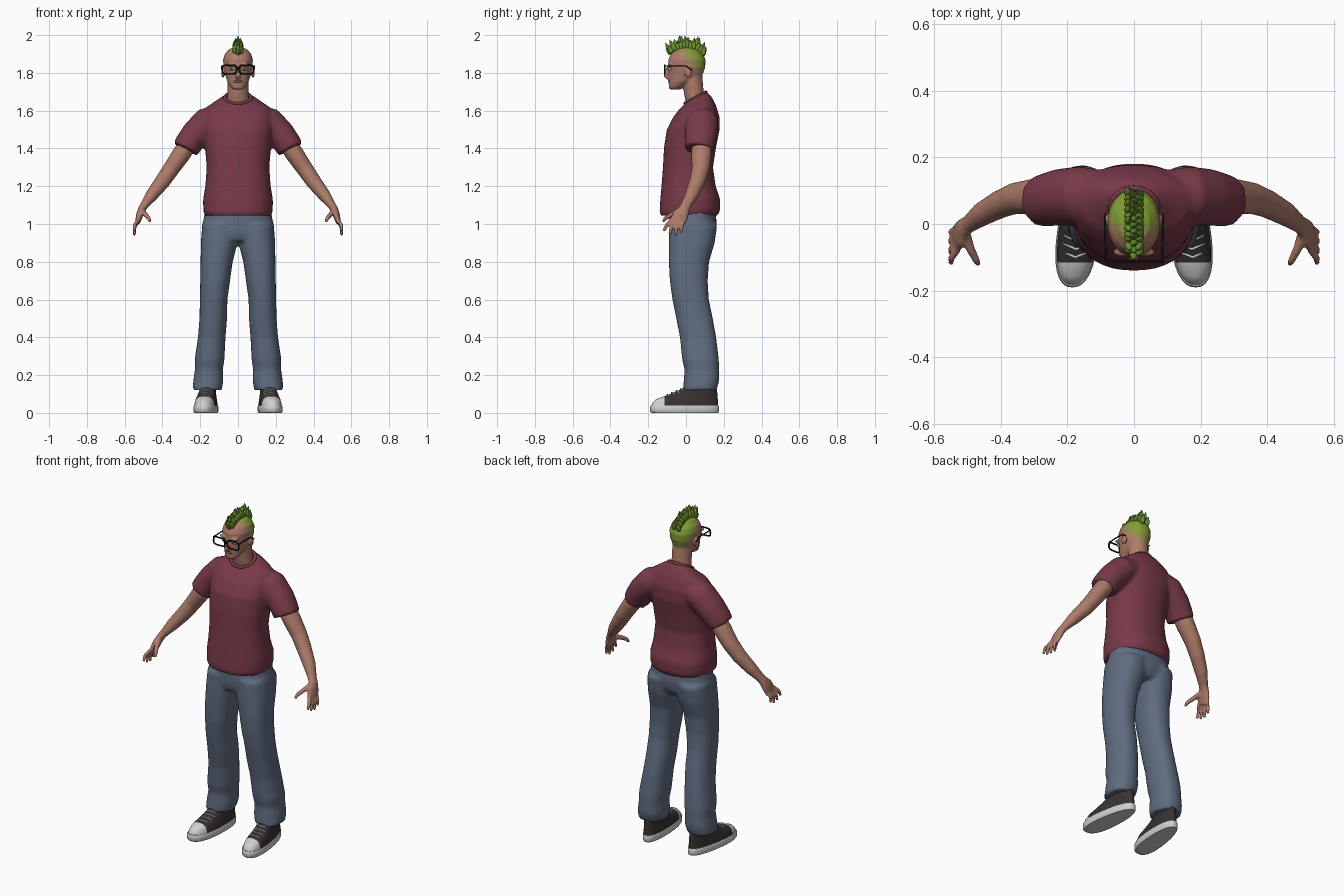
import bpy, bmesh, math, random
from mathutils import Vector

random.seed(4)
if "Cube" in bpy.data.objects:
    bpy.data.objects.remove(bpy.data.objects["Cube"])


def material(name, r, g, b):
    m = bpy.data.materials.new(name)
    m.use_nodes = True
    m.diffuse_color = (r, g, b, 1)
    node = m.node_tree.nodes["Principled BSDF"]
    node.inputs["Base Color"].default_value = (r, g, b, 1)
    node.inputs["Roughness"].default_value = 0.8
    return m


SKIN = material("skin", 0.42, 0.20, 0.145)
FADE = material("scalp_fade", 0.34, 0.27, 0.09)
SCALP = material("scalp_green", 0.22, 0.34, 0.035)
HAIR = material("hair_green", 0.14, 0.27, 0.025)
SHIRT = material("shirt_maroon", 0.19, 0.042, 0.065)
DENIM = material("denim_blue", 0.115, 0.15, 0.215)
CANVAS = material("dark_canvas", 0.04, 0.031, 0.031)
RUBBER = material("white_rubber", 0.62, 0.62, 0.61)
BLACK = material("black_frame", 0.008, 0.008, 0.008)
LIPS = material("lips", 0.27, 0.13, 0.11)


def skin_rings(bm, rings):
    """Bridge equal rings of points and cap both ends."""
    loops = [[bm.verts.new(p) for p in ring] for ring in rings]
    n = len(loops[0])
    for a, b in zip(loops, loops[1:]):
        for i in range(n):
            j = (i + 1) % n
            bm.faces.new((a[i], a[j], b[j], b[i]))
    bm.faces.new(loops[0][::-1])
    bm.faces.new(loops[-1])


def ring(c, u, v, n=32, p=0.88):
    pts = []
    for i in range(n):
        t = math.tau * i / n
        k, s = math.cos(t), math.sin(t)
        pts.append(Vector(c) + u * math.copysign(abs(k) ** p, k)
                   + v * math.copysign(abs(s) ** p, s))
    return pts


def stack(bm, rows, n=32, p=0.88):
    """Level rings: z, centre x, front y, back y, half width, back rise."""
    skin_rings(bm, [ring((x, (f + b) / 2, z), Vector((w, 0, 0)),
                         Vector((0, (b - f) / 2, rise)), n, p)
                    for z, x, f, b, w, rise in rows])


def tube(bm, rows, n=16):
    """Rings square to a path: x, y, z, thickness, depth along y."""
    pts = [Vector(r[:3]) for r in rows]
    rings = []
    for i, r in enumerate(rows):
        t = (pts[min(i + 1, len(pts) - 1)] - pts[max(i - 1, 0)]).normalized()
        y = Vector((0, 1, 0))
        u = (y - t * y.dot(t)).normalized()
        rings.append(ring(pts[i], t.cross(u) * r[3], u * r[4], n, 1))
    skin_rings(bm, rings)


def ball(bm, centre, size):
    made = bmesh.ops.create_uvsphere(bm, u_segments=16, v_segments=10, radius=1)
    for v in made["verts"]:
        v.co = Vector(a * s + c for a, s, c in zip(v.co, size, centre))


def mirror(bm):
    made = bmesh.ops.duplicate(bm, geom=bm.verts[:] + bm.edges[:] + bm.faces[:])
    for g in made["geom"]:
        if isinstance(g, bmesh.types.BMVert):
            g.co.x *= -1


def finish(bm, name, mats, voxel=0, relax=4, rule=None):
    """Make the object, optionally fuse its shells, and colour it by rule."""
    bmesh.ops.recalc_face_normals(bm, faces=bm.faces)
    me = bpy.data.meshes.new(name)
    bm.to_mesh(me)
    bm.free()
    ob = bpy.data.objects.new(name, me)
    bpy.context.collection.objects.link(ob)
    if voxel:
        fuse = ob.modifiers.new("fuse", 'REMESH')
        fuse.mode, fuse.voxel_size = 'VOXEL', voxel
        soft = ob.modifiers.new("relax", 'SMOOTH')
        soft.factor, soft.iterations = 0.5, relax
        dg = bpy.context.evaluated_depsgraph_get()
        fused = bpy.data.meshes.new_from_object(ob.evaluated_get(dg))
        ob.modifiers.clear()
        ob.data = me = fused
    me.materials.clear()
    for m in mats:
        me.materials.append(m)
    for f in me.polygons:
        f.material_index = rule(f.center) if rule else 0
    bpy.ops.object.select_all(action='DESELECT')
    bpy.context.view_layer.objects.active = ob
    ob.select_set(True)
    bpy.ops.object.shade_smooth_by_angle(angle=math.radians(50))
    return ob


def wire(name, pts, radius, mat, cyclic=False):
    cu = bpy.data.curves.new(name, 'CURVE')
    cu.dimensions, cu.bevel_depth, cu.bevel_resolution = '3D', radius, 2
    sp = cu.splines.new('POLY')
    sp.points.add(len(pts) - 1)
    for q, p in zip(sp.points, pts):
        q.co = (*p, 1)
    sp.use_cyclic_u, cu.use_fill_caps = cyclic, True
    cu.materials.append(mat)
    bpy.context.collection.objects.link(bpy.data.objects.new(name, cu))


# Shirt: sleeves first, mirrored, then the body
bm = bmesh.new()
tube(bm, [(.08, .085, 1.57, .065, .075), (.165, .085, 1.535, .083, .088),
          (.225, .08, 1.475, .077, .085), (.262, .072, 1.425, .073, .08),
          (.277, .068, 1.395, .072, .078)], 24)
mirror(bm)
stack(bm, [(1.045, 0, -.138, .168, .177, 0), (1.07, 0, -.14, .18, .184, 0),
           (1.13, 0, -.136, .181, .185, 0), (1.2, 0, -.13, .157, .173, 0),
           (1.3, 0, -.122, .143, .166, 0), (1.4, 0, -.117, .158, .174, 0),
           (1.5, 0, -.102, .178, .185, 0), (1.57, 0, -.065, .177, .185, 0),
           (1.62, 0, -.033, .158, .165, .01), (1.65, 0, -.015, .135, .115, .025),
           (1.672, 0, -.005, .108, .075, .03)], 40)
finish(bm, "shirt", [SHIRT], 0.011)
collar = ring((0, .05, 1.668), Vector((.07, 0, 0)), Vector((0, .056, .03)), 32, 1)
wire("shirt_collar", collar, 0.009, SHIRT, True)

# Jeans: legs, mirrored, then the hips
bm = bmesh.new()
stack(bm, [(.12, .163, -.016, .162, .077, 0), (.17, .157, -.012, .176, .08, 0),
           (.23, .154, -.008, .175, .074, 0), (.28, .151, -.02, .174, .079, 0),
           (.4, .139, -.032, .16, .073, 0), (.5, .131, -.052, .142, .073, 0),
           (.6, .129, -.072, .121, .073, 0), (.7, .121, -.086, .115, .079, 0),
           (.8, .113, -.091, .122, .085, 0), (.9, .1, -.091, .152, .097, 0),
           (1, .09, -.088, .166, .1, 0)])
mirror(bm)
stack(bm, [(.91, 0, -.075, .13, .17, 0), (.95, 0, -.088, .155, .191, 0),
           (1, 0, -.088, .163, .187, 0), (1.09, 0, -.085, .155, .172, 0)])
finish(bm, "jeans", [DENIM], 0.011)

# Arms with palms, thumbs and fingers
bm = bmesh.new()
tube(bm, [(.24, .085, 1.46, .048, .052), (.30, .082, 1.37, .049, .054),
          (.355, .077, 1.29, .044, .047), (.40, .06, 1.225, .041, .042),
          (.455, .03, 1.155, .034, .036), (.495, 0, 1.1, .022, .027),
          (.508, -.01, 1.08, .021, .03), (.52, -.028, 1.05, .019, .042),
          (.531, -.045, 1.01, .014, .043)], 20)
for k in range(4):
    y, tip = -.077 + .021 * k, -.118 + .031 * k
    drop = (.962, .945, .94, .952)[k]
    mid = (.547, (y + tip) / 2 - .004, (1.02 + drop) / 2 + .004)
    tube(bm, [(.529, y, 1.02, .011, .012), (*mid, .01, .011),
              (.548, tip, drop, .008, .008)], 10)
tube(bm, [(.508, -.025, 1.07, .015, .02), (.49, -.075, 1.05, .013, .014),
          (.472, -.11, 1.03, .011, .011), (.466, -.122, 1.01, .007, .007)], 10)
mirror(bm)
finish(bm, "arms", [SKIN], 0.0055, 3)

# Head, neck, nose, brow and ears in one skin, with a shaved coloured scalp
bm = bmesh.new()
tube(bm, [(0, .055, 1.62, .062, .05), (0, .042, 1.69, .056, .052),
          (0, .03, 1.8, .056, .055)], 24)
stack(bm, [(1.712, 0, -.083, -.03, .024, 0), (1.73, 0, -.09, .01, .042, .012),
           (1.755, 0, -.092, .055, .057, .008), (1.79, 0, -.092, .088, .067, 0),
           (1.83, 0, -.094, .102, .076, 0), (1.87, 0, -.094, .103, .079, 0),
           (1.9, 0, -.08, .09, .07, 0), (1.925, 0, -.05, .06, .048, 0),
           (1.936, 0, -.02, .03, .02, 0)], 32, 0.95)
tube(bm, [(0, -.088, 1.84, .009, .009), (0, -.1, 1.81, .01, .012),
          (0, -.108, 1.785, .016, .012), (0, -.09, 1.77, .013, .01)], 10)
for s in (-1, 1):
    ball(bm, (s * .08, .012, 1.805), (.009, .02, .032))
    ball(bm, (s * .033, -.084, 1.842), (.03, .014, .009))


def scalp(c):
    s = c.y + 0.9 * (c.z - 1.87)
    return 0 if s < 0 or c.z < 1.775 or abs(c.x) > .081 else 1 if s < .045 else 2


finish(bm, "head", [SKIN, FADE, SCALP], 0.005, 3, scalp)

# Eyes and mouth
for name, mat, y, r in (("eyes", RUBBER, -.085, .011), ("pupils", BLACK, -.093, .005)):
    bm = bmesh.new()
    for s in (-1, 1):
        ball(bm, (s * .034, y, 1.819), (r * 1.2, r * .8, r * .7))
    finish(bm, name, [mat])
bm = bmesh.new()
ball(bm, (0, -.09, 1.755), (.024, .006, .006))
finish(bm, "mouth", [LIPS])

# Mohawk: leaning spikes following the crown
bm = bmesh.new()
for row, x in enumerate((0, -.016, .016)):
    for k in range(11):
        y = -.08 + .0158 * k + (.008 if row else 0)
        z = 1.845 + .085 * math.sqrt(max(0, 1 - (y / .102) ** 2))
        tall = (.045 if row else .066) + random.uniform(-.008, .01)
        tall = min(tall, 1.997 - z)
        lean, side = y * .25 + random.uniform(-.01, .01), -x * .25
        for_r = ((0, .011), (.35, .015), (.7, .009), (1, .001))
        tube(bm, [(x + side * t, y + lean * t, z + tall * t, r, r) for t, r in for_r], 7)
finish(bm, "mohawk", [HAIR])

# Glasses
for side, s in (("left", 1), ("right", -1)):
    rim = ring((s * .046, -.113, 1.818), Vector((.038, 0, 0)), Vector((0, 0, .023)), 32, 0.5)
    wire(side + "_lens_rim", rim, 0.0045, BLACK, True)
    wire(side + "_temple", [(s * .084, -.113, 1.836), (s * .087, 0, 1.836),
                            (s * .085, .03, 1.815)], 0.0035, BLACK)
wire("glasses_bridge", [(-.01, -.113, 1.826), (.01, -.113, 1.826)], 0.0045, BLACK)


# Shoes: broad at the toe and turned slightly out
def splay(p):
    return Vector((p[0] * (1 - .8 * p[1]) + .166 - .1 * p[1], p[1], p[2]))


def shoe_part(name, rows, mats, rule=None):
    bm = bmesh.new()
    stack(bm, rows, 48, 0.85)
    bmesh.ops.bisect_plane(bm, geom=bm.verts[:] + bm.edges[:] + bm.faces[:],
                           plane_co=(0, -.115, 0), plane_no=(0, 1, 0))
    for v in bm.verts:
        v.co = splay(v.co)
    mirror(bm)
    finish(bm, name, mats, rule=rule)


shoe_part("shoe_soles", [(0, 0, -.182, .17, .057, 0), (.008, 0, -.19, .175, .061, 0),
                         (.034, 0, -.19, .175, .061, 0), (.04, 0, -.186, .171, .058, 0)], [RUBBER])
shoe_part("shoe_uppers", [(.035, 0, -.184, .169, .057, 0), (.055, 0, -.177, .17, .055, 0),
                          (.073, 0, -.158, .168, .052, 0), (.087, 0, -.118, .167, .049, 0),
                          (.103, 0, -.075, .166, .046, 0), (.125, 0, -.025, .163, .044, 0),
                          (.15, 0, .005, .16, .044, 0)],
          [CANVAS, RUBBER], lambda c: int(c.y < -.115))
for side, s in (("left", 1), ("right", -1)):
    for k in range(4):
        y = -.1 + .024 * k
        z = .094 + .01 * k
        arc = [splay((x, y + abs(x) * .5, z + .003 - 12 * x * x))
               for x in (-.036, -.024, -.012, 0, .012, .024, .036)]
        wire(f"{side}_lace_{k + 1}", [(s * p.x, p.y, p.z) for p in arc], 0.004, RUBBER)
